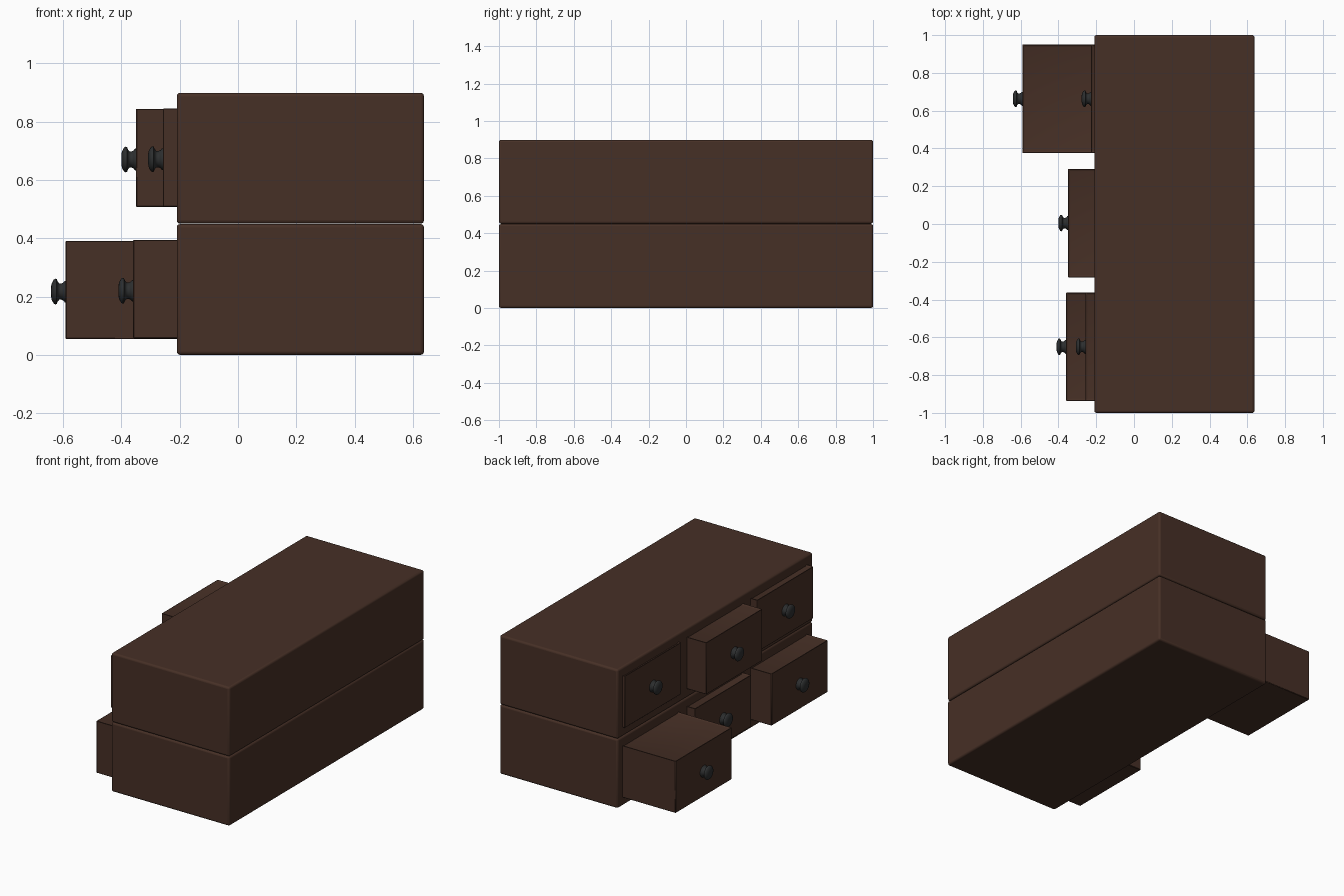
import bpy, bmesh, math
from mathutils import Matrix, Vector

if "Cube" in bpy.data.objects:
    bpy.data.objects.remove(bpy.data.objects["Cube"])


def material(name, rgb):
    m = bpy.data.materials.new(name)
    m.diffuse_color = (*rgb, 1)
    m.use_nodes = True
    m.node_tree.nodes["Principled BSDF"].inputs["Base Color"].default_value = m.diffuse_color
    return m


wood = material("dark_wood", (0.062, 0.029, 0.019))
metal = material("dark_metal", (0.026, 0.028, 0.029))


def finish(bm, name, mat):
    bmesh.ops.recalc_face_normals(bm, faces=bm.faces)
    me = bpy.data.meshes.new(name)
    bm.to_mesh(me)
    bm.free()
    me.materials.append(mat)
    ob = bpy.data.objects.new(name, me)
    bpy.context.collection.objects.link(ob)
    return ob


def smooth(ob, angle=40):
    bpy.ops.object.select_all(action='DESELECT')
    ob.select_set(True)
    bpy.context.view_layer.objects.active = ob
    bpy.ops.object.shade_smooth_by_angle(angle=math.radians(angle))


def box(name, lo, hi, bevel, segments, rim=0):
    lo, hi = Vector(lo), Vector(hi)
    bm = bmesh.new()
    bmesh.ops.create_cube(bm, size=1, matrix=Matrix.Translation((lo + hi) / 2)
                          @ Matrix.Diagonal((*(hi - lo), 1)))
    if rim:  # thin raised edge around the top
        bm.normal_update()
        top = [f for f in bm.faces if f.normal.z > 0.9]
        bmesh.ops.inset_region(bm, faces=top, thickness=rim, depth=0)
        bmesh.ops.translate(bm, verts=top[0].verts, vec=(0, 0, -0.008))
    ob = finish(bm, name, wood)
    mod = ob.modifiers.new("soft_edges", 'BEVEL')
    mod.width, mod.segments = bevel, segments
    smooth(ob)
    return ob


# Turned knob profile: distance from the drawer front, radius
PROFILE = [(-0.004, 0.037), (0.003, 0.037), (0.008, 0.031), (0.014, 0.028),
           (0.022, 0.028), (0.027, 0.034), (0.031, 0.043), (0.036, 0.044),
           (0.041, 0.041), (0.045, 0.034), (0.048, 0.028), (0.05, 0.018)]


def knob(name, x, y, z, sides=24):
    bm = bmesh.new()
    rings = []
    for d, r in PROFILE:
        rings.append([bm.verts.new((x - d,
                                    y + r * math.cos(2 * math.pi * i / sides),
                                    z + r * math.sin(2 * math.pi * i / sides)))
                      for i in range(sides)])
    for a, b in zip(rings, rings[1:]):
        for i in range(sides):
            j = (i + 1) % sides
            bm.faces.new((a[i], a[j], b[j], b[i]))
    bm.faces.new(rings[0])
    bm.faces.new(rings[-1])
    smooth(finish(bm, name, metal), 50)


# Two stacked cabinet bodies
for row, label in enumerate(("lower", "upper")):
    box(label + "_cabinet", (-0.21, -1, row * 0.45), (0.638, 1, row * 0.45 + 0.449), 0.012, 3)

# Drawers pulled out by different amounts: front position, centre along y
ROWS = {
    "lower": (0.0, [(-0.36, -0.65), (-0.27, 0.005), (-0.591, 0.663)]),
    "upper": (0.45, [(-0.258, -0.65), (-0.35, 0.005), (-0.227, 0.663)]),
}
for label, (z, drawers) in ROWS.items():
    for i, (x, y) in enumerate(drawers):
        sag = 0.012 * max(0, -x - 0.2)
        box(f"{label}_drawer_{i + 1}", (x, y - 0.287, z + 0.059 - sag),
            (x + 0.6, y + 0.287, z + 0.397 - sag), 0.003, 1, rim=0.015)
        knob(f"{label}_knob_{i + 1}", x, y, z + 0.222 - sag)
